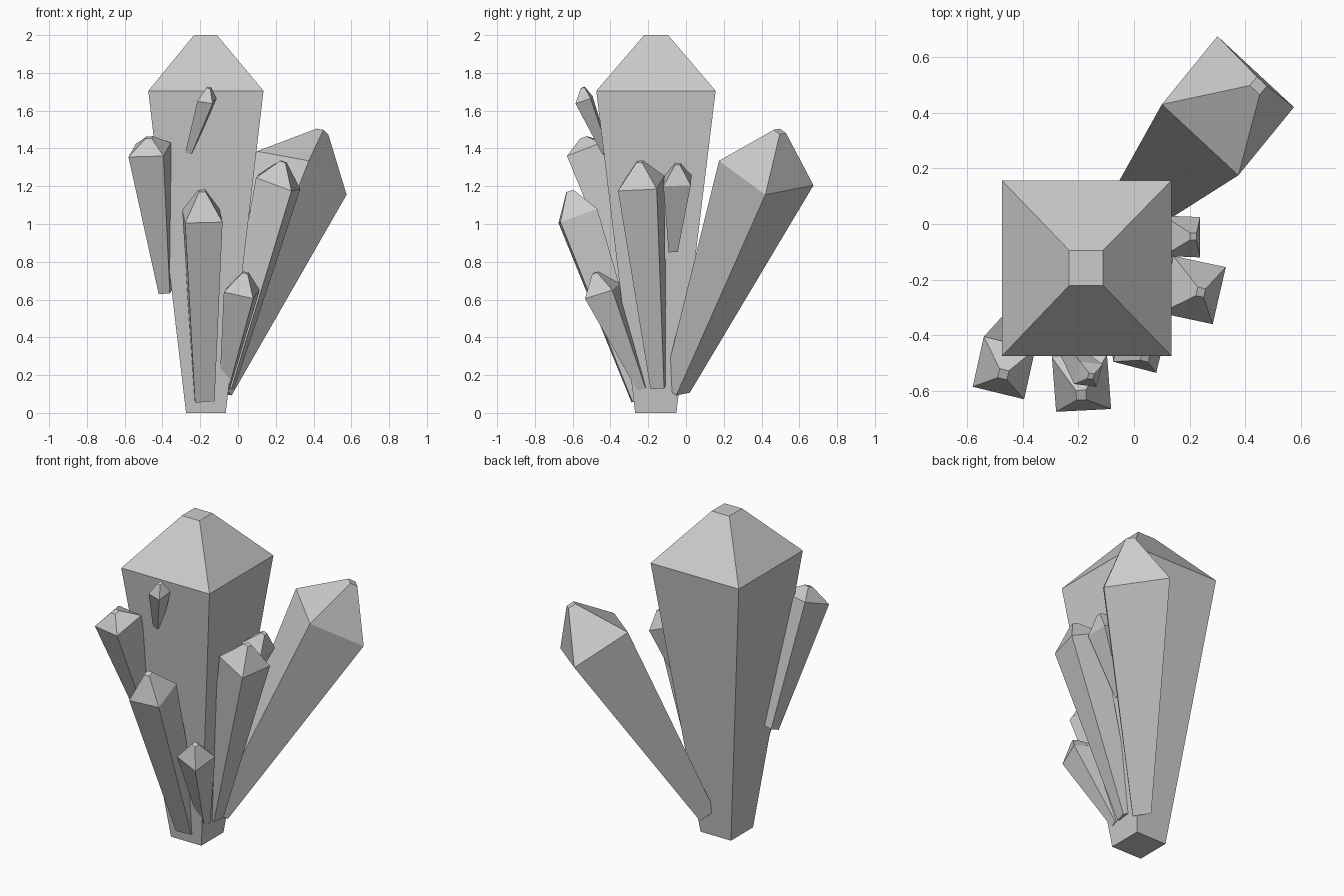
import bpy
import bmesh
from mathutils import Vector


def crystal(name, base, base_scale, shoulder, tip, tip_scale):
    """Four-sided tapered shaft with a blunt pyramid cap.
    shoulder: three consecutive corners, the fourth completes the square."""
    p, q, r = (Vector(c) for c in shoulder)
    corners = [p, q, r, p + r - q]
    centre = (p + r) / 2
    offsets = [c - centre for c in corners]
    bm = bmesh.new()
    rings = []
    for mid, k in ((Vector(base), base_scale), (centre, 1.0), (Vector(tip), tip_scale)):
        rings.append([bm.verts.new(mid + o * k) for o in offsets])
    for low, high in zip(rings, rings[1:]):
        for i in range(4):
            j = (i + 1) % 4
            bm.faces.new((low[i], low[j], high[j], high[i]))
    bm.faces.new(rings[0][::-1])
    bm.faces.new(rings[-1])
    bmesh.ops.recalc_face_normals(bm, faces=bm.faces)
    mesh = bpy.data.meshes.new(name)
    bm.to_mesh(mesh)
    bm.free()
    obj = bpy.data.objects.new(name, mesh)
    bpy.context.collection.objects.link(obj)
    return obj


# Tall central crystal
crystal("main_crystal", (-0.17, -0.16, 0), 0.345,
        [(-0.475, -0.475, 1.705), (0.135, -0.475, 1.705), (0.135, 0.157, 1.705)],
        (-0.172, -0.158, 2.0), 0.2)

# Large leaning crystal at the back right
crystal("back_right_crystal", (-0.10, -0.05, 0.125), 0.28,
        [(0.10, 0.43, 1.385), (0.375, 0.175, 1.335), (0.575, 0.42, 1.155)],
        (0.447, 0.497, 1.49), 0.13)

# Crystal on the left edge
crystal("left_crystal", (-0.384, -0.295, 0.642), 0.32,
        [(-0.58, -0.585, 1.355), (-0.395, -0.63, 1.36), (-0.355, -0.45, 1.43)],
        (-0.47, -0.54, 1.458), 0.18)

# Crystals on the front
crystal("front_crystal", (-0.18, -0.235, 0.075), 0.52,
        [(-0.28, -0.675, 1.005), (-0.082, -0.665, 1.01), (-0.097, -0.47, 1.08)],
        (-0.19, -0.615, 1.175), 0.18)
crystal("front_low_crystal", (-0.07, -0.23, 0.13), 0.3,
        [(-0.075, -0.495, 0.64), (0.08, -0.535, 0.605), (0.115, -0.39, 0.65)],
        (0.04, -0.48, 0.742), 0.18)
crystal("front_tiny_crystal", (-0.258, -0.425, 1.38), 0.42,
        [(-0.215, -0.575, 1.65), (-0.135, -0.585, 1.637), (-0.113, -0.505, 1.665)],
        (-0.155, -0.547, 1.722), 0.25)

# Crystals on the right
crystal("right_crystal", (-0.06, -0.145, 0.14), 0.35,
        [(0.095, -0.32, 1.245), (0.283, -0.36, 1.175), (0.33, -0.155, 1.185)],
        (0.24, -0.245, 1.33), 0.15)
crystal("right_small_crystal", (0.04, -0.067, 0.86), 0.33,
        [(0.105, -0.115, 1.255), (0.238, -0.12, 1.2), (0.238, 0.025, 1.205)],
        (0.213, -0.045, 1.318), 0.18)
